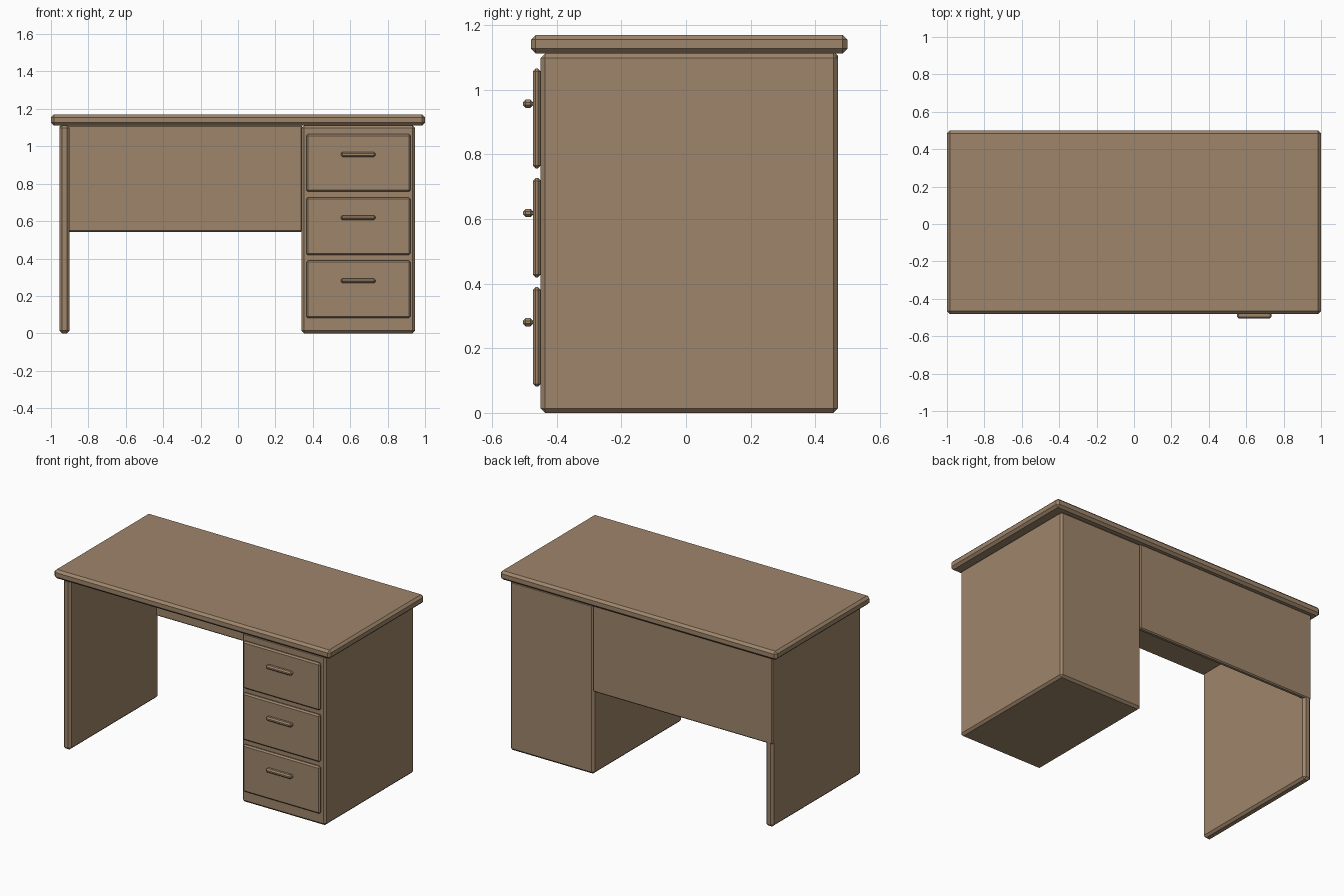
import bpy
import bmesh

cube = bpy.data.objects.get("Cube")
if cube:
    bpy.data.objects.remove(cube, do_unlink=True)

wood = bpy.data.materials.new("brown wood")
wood.use_nodes = True
colour = (0.342, 0.235, 0.145, 1)
wood.diffuse_color = colour
wood.node_tree.nodes["Principled BSDF"].inputs["Base Color"].default_value = colour


def board(name, x, y, z, chamfer):
    """Box spanning the given ranges, with flat chamfered edges."""
    bm = bmesh.new()
    bmesh.ops.create_cube(bm, size=1)
    for v in bm.verts:
        for axis, (low, high) in enumerate((x, y, z)):
            v.co[axis] = high if v.co[axis] > 0 else low
    mesh = bpy.data.meshes.new(name)
    bm.to_mesh(mesh)
    bm.free()
    mesh.materials.append(wood)
    obj = bpy.data.objects.new(name, mesh)
    bpy.context.collection.objects.link(obj)
    bevel = obj.modifiers.new("chamfer", 'BEVEL')
    bevel.width = chamfer
    bevel.segments = 1
    bevel.limit_method = 'NONE'
    return obj


# Desk top and its supports
depth = (-0.45, 0.47)
board("desk_top", (-1, 1), (-0.48, 0.5), (1.112, 1.17), 0.015)
board("right_side_leg", (-0.955, -0.9), depth, (0, 1.112), 0.014)
board("drawer_cabinet", (0.34, 0.947), depth, (0, 1.112), 0.014)

# Back panel, covering the rear edge of the leg
board("back_panel", (-0.955, 0.345), (0.441, 0.471), (0.543, 1.112), 0.007)

# Drawer fronts with bar handles
for level, z in zip(("lower", "middle", "upper"), (0.235, 0.573, 0.911)):
    board(level + "_drawer", (0.365, 0.922), (-0.474, -0.449),
          (z - 0.154, z + 0.154), 0.009)
    board(level + "_handle", (0.55, 0.735), (-0.504, -0.473),
          (z + 0.033, z + 0.058), 0.008)
